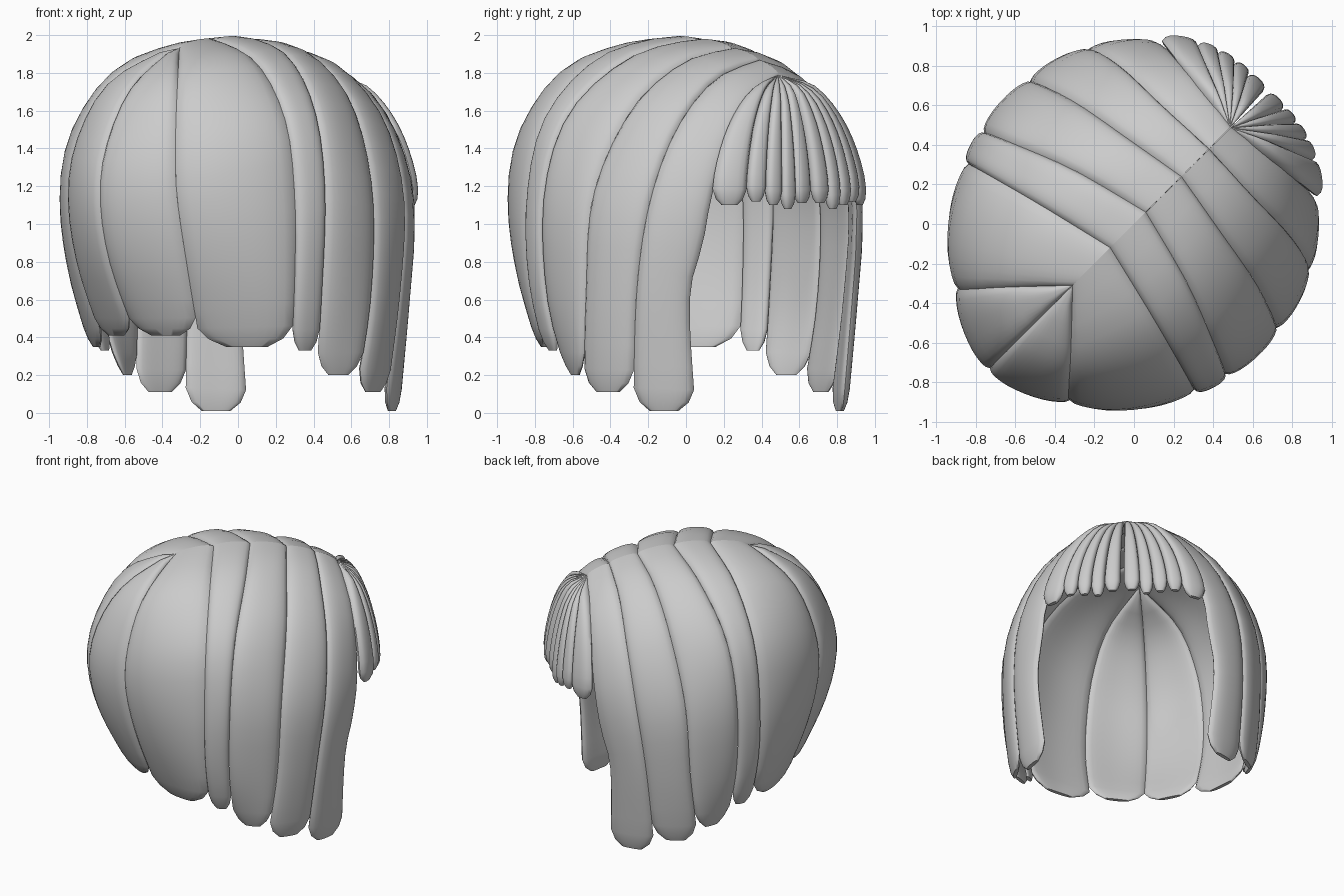
import bpy, bmesh
from math import radians, sqrt
from mathutils import Vector, Matrix

if "Cube" in bpy.data.objects:
    bpy.data.objects.remove(bpy.data.objects["Cube"])

TURN = Matrix.Rotation(radians(45), 4, 'Z')   # the face looks along +x +y
TO_LOCAL = TURN.inverted()


def spline(points, steps=30):
    """Smooth path through the points (Catmull-Rom)."""
    p = [Vector(q) for q in points]
    p = [2 * p[0] - p[1]] + p + [2 * p[-1] - p[-2]]
    out = []
    for a, b, c, d in zip(p, p[1:], p[2:], p[3:]):
        for i in range(steps):
            t = i / steps
            out.append(0.5 * (2 * b + (c - a) * t + (2 * a - 5 * b + 4 * c - d) * t * t
                              + (3 * b - a - 3 * c + d) * t ** 3))
    return out + [p[-2]]


def seam(*points):
    """Seam given in world coordinates, returned in head coordinates."""
    return spline([TO_LOCAL @ Vector(q) for q in points])


def trim(path, z_end):
    """Cut a path where it passes below z_end."""
    out = []
    for a, b in zip(path, path[1:]):
        out.append(a)
        if b.z < z_end <= a.z:
            out.append(a.lerp(b, (a.z - z_end) / (a.z - b.z)))
            return out
    return out + [path[-1]]


def at(path, t):
    """Point at a fraction of the path length."""
    lengths = [(b - a).length for a, b in zip(path, path[1:])]
    d = t * sum(lengths)
    for i, l in enumerate(lengths):
        if d <= l and l > 0:
            return path[i].lerp(path[i + 1], d / l)
        d -= l
    return path[-1]


def lock(name, edge_a, edge_b, z_end, thick, inner, tip, rows=16, cols=12):
    """Puffed strand between two seams, mirrored to the other side."""
    a, b = trim(edge_a, z_end), trim(edge_b, z_end)
    ts = [i / rows * (1 - tip) for i in range(rows + 1)]
    sections = [(t, 0.0, 1.0) for t in ts]
    sections[0] = (0.0, 0.0, 0.5)
    sections += [(1 - tip * 0.4, 0.1, 0.85), (1.0, 0.27, 0.45)]
    bm = bmesh.new()
    rings = []
    for t, shrink, k in sections:
        pa, pb = at(a, t), at(b, t)
        chord = (pb - pa).length
        mid = (pa + pb) / 2
        n = (mid - Vector((-0.08, 0, min(mid.z, 1.1)))).normalized()
        if t == 0:
            n = Vector((n.x, 0, n.z)).normalized()    # stay on the parting
        sag = chord ** 2 / (8 * 0.95)
        k *= min(1, chord / 0.06 + 0.1)
        outer, under = [], []
        for i in range(cols + 1):
            u = -1 + 2 * i / cols
            u = max(-1, min(1, u * (1.35 - 0.35 * u * u)))   # gather at the edges
            w = 0.5 + 0.5 * u * (1 - 2 * shrink)
            base = pa.lerp(pb, w) + n * 4 * w * (1 - w) * sag
            bump = sqrt(max(0, 1 - abs(u) ** 3))
            outer.append(base + n * thick * k * bump)
            if 0 < i < cols:
                under.append(base - n * inner * k * bump)
        rings.append([bm.verts.new(p) for p in outer + under[::-1]])
    m = len(rings[0])
    for r, s in zip(rings, rings[1:]):
        for i in range(m):
            bm.faces.new((r[i], r[(i + 1) % m], s[(i + 1) % m], s[i]))
    for r in (rings[0], rings[-1]):
        for i in range(cols):                         # close the end strip by strip
            q = [r[i], r[i + 1], r[(m - i - 1) % m], r[(m - i) % m]]
            q = list(dict.fromkeys(q))
            if len(q) > 2:
                bm.faces.new(q)
    bmesh.ops.recalc_face_normals(bm, faces=bm.faces)
    mesh = bpy.data.meshes.new(name)
    bm.to_mesh(mesh)
    bm.free()
    ob = bpy.data.objects.new(name, mesh)
    bpy.context.collection.objects.link(ob)
    ob.matrix_world = TURN
    mirror = ob.modifiers.new("mirror", 'MIRROR')
    mirror.use_axis = (False, True, False)
    mirror.use_mirror_merge = False
    bpy.ops.object.select_all(action='DESELECT')
    ob.select_set(True)
    bpy.context.view_layer.objects.active = ob
    bpy.ops.object.shade_smooth_by_angle(angle=radians(50))


# Seams from the parting down to the hem, back to front
back = seam((-.31, -.31, 1.93), (-.55, -.55, 1.73), (-.68, -.68, 1.47),
            (-.73, -.73, 1.17), (-.68, -.68, .8), (-.52, -.52, .35))
back_side = seam((-.31, -.31, 1.93), (-.32, -.66, 1.75), (-.33, -.83, 1.48),
                 (-.325, -.89, 1.17), (-.27, -.84, .78), (-.19, -.68, .3))
rear = seam((-.12, -.12, 1.97), (.1, -.48, 1.85), (.25, -.74, 1.55),
            (.30, -.83, 1.15), (.30, -.82, .7), (.28, -.72, .25))
middle = seam((.06, .06, 1.97), (.27, -.3, 1.87), (.41, -.62, 1.58),
              (.46, -.75, 1.15), (.44, -.73, .6), (.41, -.61, .15))
side = seam((.24, .24, 1.925), (.43, -.03, 1.84), (.61, -.29, 1.6),
            (.71, -.49, 1.15), (.70, -.53, .6), (.62, -.54, .08))
temple = seam((.38, .38, 1.865), (.59, .15, 1.76), (.78, -.05, 1.5),
              (.87, -.19, 1.12), (.85, -.26, .65), (.77, -.28, 0))
face = seam((.49, .49, 1.785), (.75, .29, 1.58), (.89, .15, 1.2),
            (.90, .09, .9), (.88, .02, .6), (.83, .05, 0))

# Long locks
seams = [back, back_side, rear, middle, side, temple, face]
names = ["back", "back_side", "rear", "middle", "side", "temple"]
hems = [.41, .35, .33, .20, .11, .01]
for name, a, b, hem in zip(names, seams, seams[1:], hems):
    lock(name + "_lock", a, b, hem, 0.032, 0.03, 0.055)


# Fringe: a fan of fingers from the front of the parting
def fringe_edge(s):
    f = .935 - .175 * (abs(s) / .545) ** 3
    shape = [(0, 1.785), (.42, 1.70), (.76, 1.51), (.97, 1.25), (1.0, 1.0)]
    return spline([((f - .69) * r + .69, s * (r + .02), z) for r, z in shape])


edges = [-.012, -.12, -.21, -.305, -.405, -.55]
tips = [1.11, 1.08, 1.10, 1.12, 1.10]
for i, (s0, s1, tip_z) in enumerate(zip(edges, edges[1:], tips)):
    lock(f"fringe_lock_{i + 1}", fringe_edge(s0), fringe_edge(s1),
         tip_z, 0.035, 0.03, 0.09, rows=12, cols=8)
